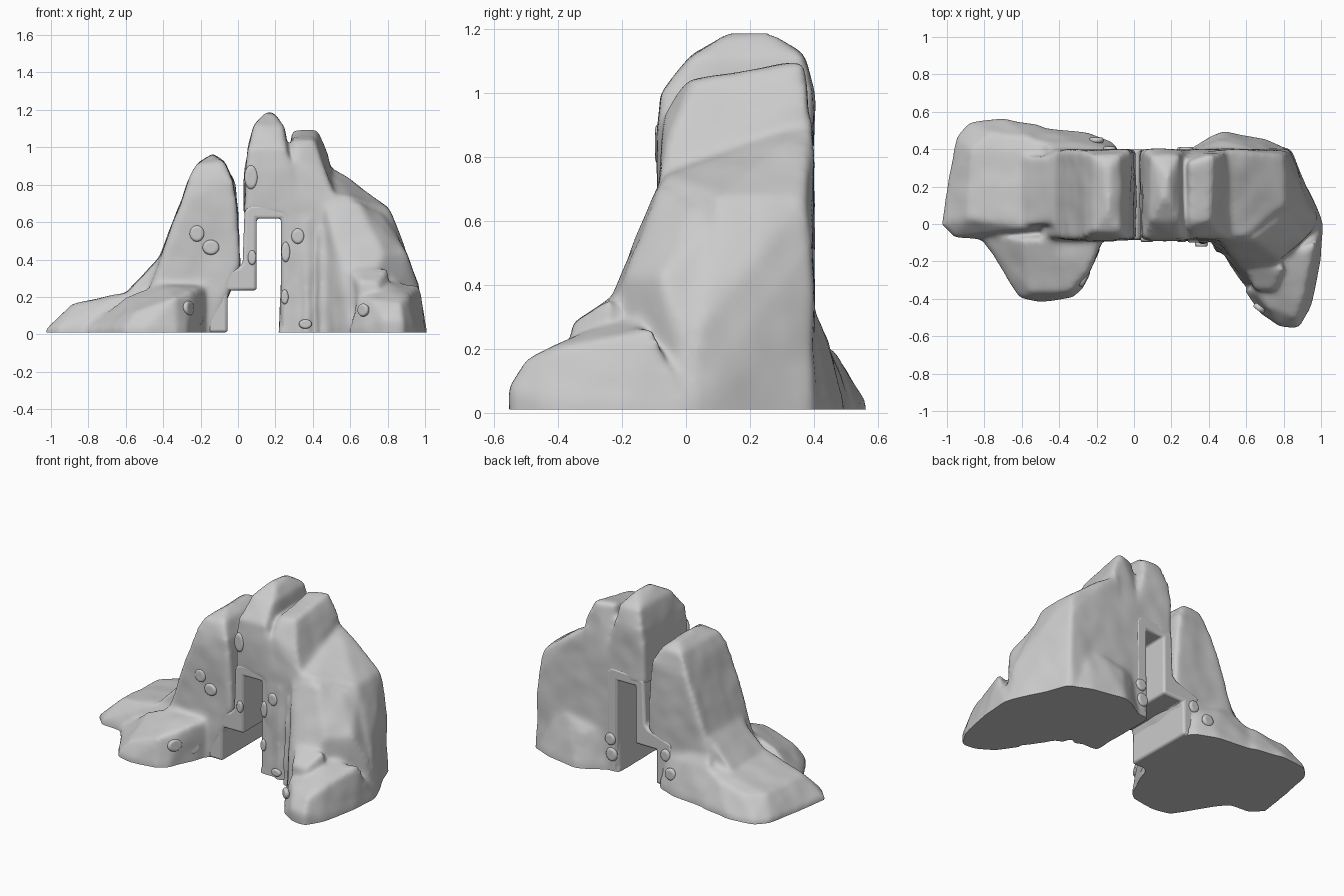
import bpy, bmesh, math
from mathutils import Vector

scene = bpy.context.scene


def add_object(name, bm, smooth=True):
    mesh = bpy.data.meshes.new(name)
    bmesh.ops.recalc_face_normals(bm, faces=bm.faces[:])
    bm.to_mesh(mesh)
    bm.free()
    for p in mesh.polygons:
        p.use_smooth = smooth
    ob = bpy.data.objects.new(name, mesh)
    scene.collection.objects.link(ob)
    return ob


def shade(ob, degrees):
    bpy.context.view_layer.objects.active = ob
    ob.select_set(True)
    bpy.ops.object.shade_smooth_by_angle(angle=math.radians(degrees))
    ob.select_set(False)


def rock(name, chunks, noise):
    """Fuse convex chunks into one weathered rock with a flat base."""
    bm = bmesh.new()
    for pts in chunks:
        part = bmesh.new()
        for x, y, z in pts:
            # base points become a short upright rim
            for h in ((z,) if z > 0 else (-0.06, 0.03)):
                part.verts.new((x, y, h))
        r = bmesh.ops.convex_hull(part, input=part.verts[:])
        junk = set(r["geom_interior"]) | set(r["geom_unused"])
        bmesh.ops.delete(part, geom=[v for v in junk if isinstance(v, bmesh.types.BMVert)], context='VERTS')
        bmesh.ops.recalc_face_normals(part, faces=part.faces[:])
        tmp = bpy.data.meshes.new("tmp")
        part.to_mesh(tmp)
        part.free()
        bm.from_mesh(tmp)
        bpy.data.meshes.remove(tmp)
    ob = add_object(name, bm)
    m = ob.modifiers.new("fuse", 'REMESH')
    m.mode, m.voxel_size, m.use_smooth_shade = 'VOXEL', 0.015, True
    m = ob.modifiers.new("soften", 'SMOOTH')
    m.factor, m.iterations = 0.5, 12
    tex = bpy.data.textures.new(name + "_noise", 'CLOUDS')
    tex.noise_scale, tex.noise_depth = 0.22, 1
    m = ob.modifiers.new("weather", 'DISPLACE')
    m.texture, m.strength, m.mid_level = tex, noise, 0.35
    # bake and slice the base flat
    ev = ob.evaluated_get(bpy.context.evaluated_depsgraph_get())
    out = bmesh.new()
    out.from_mesh(ev.to_mesh())
    ev.to_mesh_clear()
    ob.modifiers.clear()
    cut = bmesh.ops.bisect_plane(out, geom=out.verts[:] + out.edges[:] + out.faces[:],
                                 plane_co=(0, 0, 0.01), plane_no=(0, 0, 1), clear_inner=True)
    edges = [e for e in cut["geom_cut"] if isinstance(e, bmesh.types.BMEdge)]
    bmesh.ops.edgeloop_fill(out, edges=edges)
    out.to_mesh(ob.data)
    out.free()
    shade(ob, 50)
    return ob


def both(*xz, f=-0.083, b=0.395):
    """Repeat profile points on the front and the back of the wall."""
    return [(x, y, z) for x, z in xz for y in (f, b)]


# Left rock: tower, rear skirt, front foot, back bulge
left_tower = both((0.008, 0.37), (-0.005, 0.66), (-0.025, 0.82), (-0.295, 0.72),
                  (-0.16, 0), (-0.5, 0)) + \
    both((-0.26, 0.83), (-0.42, 0.4), (-0.48, 0.22), f=-0.065, b=0.385) + \
    both((-0.22, 0.91), (-0.075, 0.92), f=-0.04, b=0.37) + [(-0.14, 0.06, 0.965), (-0.14, 0.3, 0.96)]
left_skirt = [(-1.02, 0, 0), (-0.96, -0.07, 0), (-1.0, 0.2, 0), (-0.95, 0.46, 0), (-0.88, 0.54, 0),
              (-0.7, 0.565, 0), (-0.5, 0.52, 0), (-0.5, -0.09, 0), (-0.89, 0.03, 0.16), (-0.87, 0.4, 0.15),
              (-0.76, 0.48, 0.15), (-0.55, 0.46, 0.2), (-0.57, -0.02, 0.22), (-0.42, 0.38, 0.25),
              (-0.42, 0, 0.25)]
left_ramp = [(x, y, z) for y in (0.0, 0.36) for x, z in ((-0.62, 0.19), (-0.48, 0.31), (-0.38, 0.45), (-0.38, 0.1))]
left_foot = [(-0.16, -0.05, 0), (-0.2, -0.17, 0), (-0.27, -0.34, 0), (-0.33, -0.39, 0), (-0.5, -0.415, 0),
             (-0.61, -0.39, 0), (-0.67, -0.3, 0), (-0.72, -0.15, 0), (-0.82, -0.06, 0),
             (-0.17, -0.07, 0.26), (-0.25, -0.26, 0.23), (-0.34, -0.36, 0.19), (-0.55, -0.36, 0.12),
             (-0.42, -0.08, 0.27), (-0.6, -0.08, 0.2), (-0.65, -0.2, 0.1)]
left_back = [(-0.07, 0.38, 0), (-0.12, 0.44, 0), (-0.25, 0.49, 0), (-0.42, 0.5, 0), (-0.55, 0.51, 0),
             (-0.14, 0.4, 0.22), (-0.3, 0.43, 0.24), (-0.5, 0.44, 0.22), (-0.4, 0.36, 0.36)]
rock("left_rock", [left_tower, left_skirt, left_ramp, left_foot, left_back], 0.02)

# Right rock: twin peaks, shoulder, front slope and foot, back bulge, folds
main_peak = both((0.032, 0.64), (0.3, 0.64), (0.29, 0.85)) + both((0.04, 0.88), f=-0.09) + \
    both((0.055, 0.99), (0.26, 1.0), f=-0.075, b=0.395) + \
    both((0.09, 1.12), (0.24, 1.11), f=0.02, b=0.365) + [(0.15, 0.13, 1.19), (0.18, 0.26, 1.19), (0.2, 0.12, 1.18)]
second_peak = [(0.29, 0.33, 1.09), (0.42, 0.37, 1.095), (0.3, 0, 1.03), (0.41, 0.02, 1.04), (0.3, -0.06, 0.95),
               (0.48, 0.38, 0.97), (0.47, -0.05, 0.87)] + \
    both((0.52, 0.72), (0.55, 0), (0.225, 0), (0.25, 0.7))
shoulder = [(0.45, -0.08, 0.75), (0.46, 0.395, 0.92), (0.6, -0.06, 0.73), (0.62, 0.39, 0.75),
            (0.8, 0.1, 0.67), (0.8, 0.37, 0.67), (0.86, 0.1, 0.54), (0.82, 0.39, 0.52),
            (1.005, 0.02, 0), (0.97, 0.03, 0.25), (0.91, 0.23, 0), (0.83, 0.4, 0), (0.4, -0.09, 0), (0.4, 0.395, 0)]
front_slope = [(0.46, -0.08, 0.72), (0.64, -0.08, 0.7), (0.76, 0.02, 0.65), (0.82, 0.1, 0.6),
               (0.62, -0.17, 0.45), (0.78, -0.19, 0.42), (0.9, -0.08, 0.43), (0.97, 0, 0.24),
               (0.62, -0.3, 0.2), (0.44, -0.1, 0), (0.6, -0.33, 0), (1.0, 0, 0)]
right_foot = [(0.6, -0.36, 0), (0.68, -0.48, 0), (0.76, -0.53, 0), (0.88, -0.55, 0), (0.94, -0.45, 0),
              (0.99, -0.2, 0), (1.01, 0, 0), (0.64, -0.36, 0.19), (0.72, -0.45, 0.18), (0.78, -0.55, 0.08),
              (0.88, -0.555, 0.08), (0.87, -0.5, 0.17), (0.91, -0.38, 0.21), (0.97, -0.1, 0.26), (0.75, -0.2, 0.29)]
right_back = [(0.28, 0.38, 0), (0.4, 0.46, 0), (0.48, 0.49, 0), (0.7, 0.45, 0), (0.82, 0.39, 0),
              (0.46, 0.44, 0.22), (0.6, 0.41, 0.3), (0.35, 0.39, 0.28), (0.7, 0.39, 0.3)]
boulder = [(0.7 + 0.1 * math.cos(a), -0.24 + 0.13 * math.sin(a), z + 0.05 * math.cos(a * 2))
           for a in [i * math.pi / 3 for i in range(6)] for z in (0.15, 0.3)]


def fold(x, top, depth):
    """Vertical rib running down the front face."""
    return [(x + dx, y, z) for z, k in ((0, 1.5), (top * 0.7, 1), (top, 0.4))
            for dx, y in ((-0.04, 0), (-0.015, -0.083 - depth * k), (0.015, -0.083 - depth * k), (0.04, 0))]


rock("right_rock", [main_peak, second_peak, shoulder, front_slope, right_foot, right_back, boulder,
                    fold(0.37, 0.62, 0.018), fold(0.45, 0.56, 0.045), fold(0.53, 0.48, 0.09)], 0.02)

# Stepped doorway trim, running through the wall
outline = [(-0.16, 0.01), (-0.17, 0.3), (0.0, 0.355), (0.025, 0.38), (0.035, 0.66), (0.06, 0.69),
           (0.28, 0.7), (0.31, 0.67), (0.31, 0.01), (0.23, 0.01), (0.23, 0.62), (0.1, 0.62),
           (0.1, 0.235), (-0.055, 0.235), (-0.055, 0.01)]
bm = bmesh.new()
face = bm.faces.new([bm.verts.new((x, -0.085, z)) for x, z in outline])
ext = bmesh.ops.extrude_face_region(bm, geom=[face])
bmesh.ops.translate(bm, vec=(0, 0.484, 0), verts=[v for v in ext["geom"] if isinstance(v, bmesh.types.BMVert)])
trim = add_object("doorway_trim", bm)
bev = trim.modifiers.new("rounding", 'BEVEL')
bev.width, bev.segments = 0.016, 3
shade(trim, 40)

# Small embedded pebbles: position, half width, half height, facing direction
FRONT, BACK, SIDE = (0, -1, 0), (0, 1, 0), (0.9, -0.45, 0.1)
pebbles = [((-0.22, -0.08, 0.54), 0.04, 0.045, FRONT), ((-0.145, -0.08, 0.465), 0.045, 0.04, FRONT),
           ((-0.265, -0.29, 0.14), 0.05, 0.04, SIDE), ((-0.215, -0.17, 0.085), 0.05, 0.035, SIDE),
           ((0.07, -0.082, 0.84), 0.036, 0.065, FRONT), ((0.32, -0.084, 0.525), 0.035, 0.042, FRONT),
           ((0.255, -0.083, 0.44), 0.024, 0.055, FRONT), ((0.075, -0.083, 0.41), 0.022, 0.04, FRONT),
           ((0.25, -0.083, 0.2), 0.02, 0.04, FRONT), ((0.36, -0.107, 0.055), 0.035, 0.025, FRONT),
           ((0.67, -0.45, 0.13), 0.035, 0.035, (-0.6, -0.8, 0)),
           ((0.28, 0.398, 0.22), 0.038, 0.04, BACK), ((0.27, 0.398, 0.12), 0.04, 0.045, BACK),
           ((-0.13, 0.40, 0.22), 0.035, 0.04, BACK), ((-0.2, 0.448, 0.13), 0.04, 0.04, BACK)]
for i, (pos, w, h, facing) in enumerate(pebbles):
    bm = bmesh.new()
    bmesh.ops.create_icosphere(bm, subdivisions=3, radius=1)
    rot = Vector(facing).to_track_quat('Z', 'Y')
    for v in bm.verts:
        flat = max(-0.6, min(0.6, v.co.z))
        v.co = rot @ Vector((v.co.x * w, v.co.y * h, flat * 0.024)) + Vector(pos)
    add_object(f"pebble_{i + 1}", bm)
